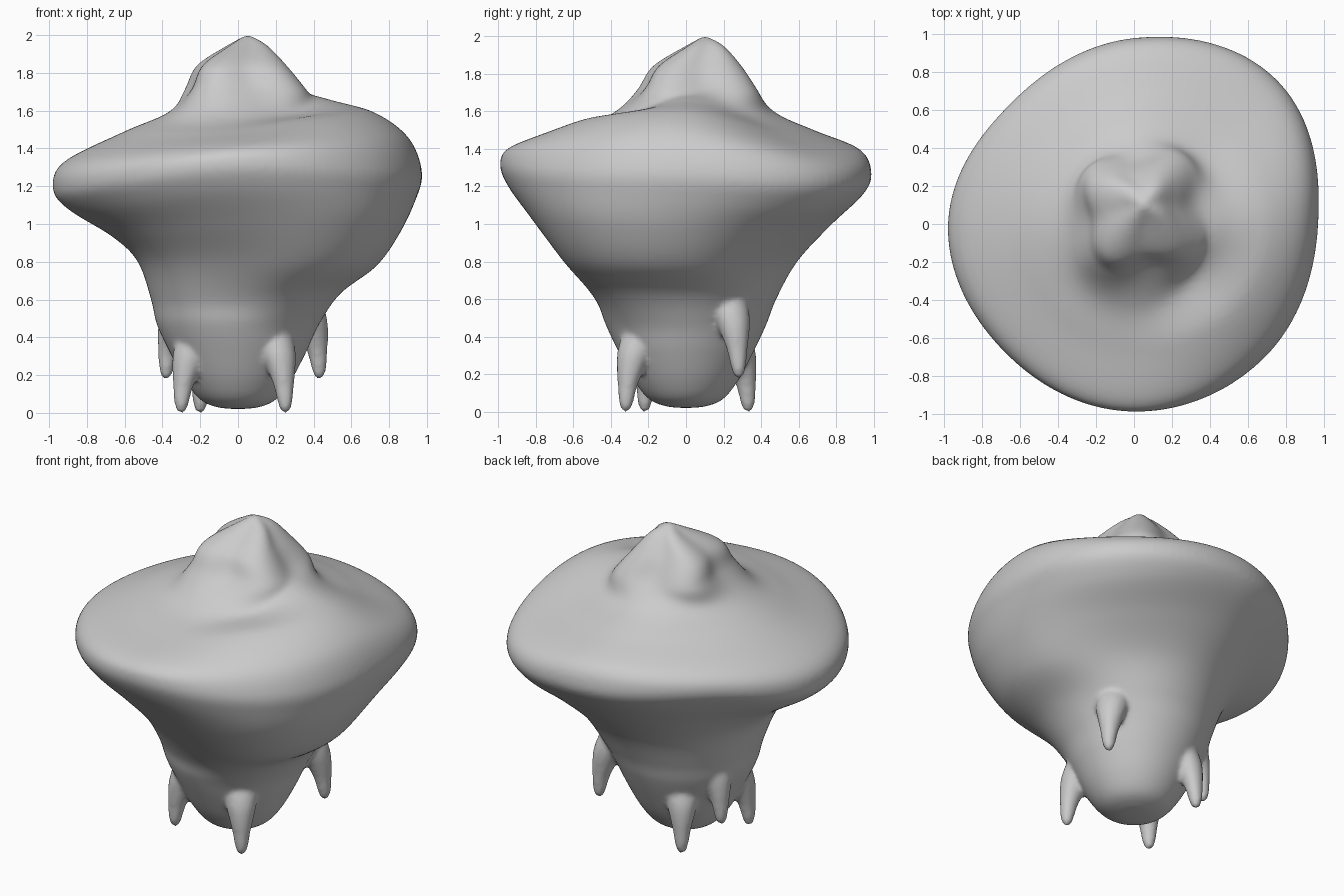
import bpy, math
from mathutils import Vector

if "Cube" in bpy.data.objects:
    bpy.data.objects.remove(bpy.data.objects["Cube"])

SEG, SUB = 128, 6


def spline(p0, p1, p2, p3, t):
    return 0.5 * (2 * p1 + (p2 - p0) * t + (2 * p0 - 5 * p1 + 4 * p2 - p3) * t * t
                  + (3 * p1 - p0 - 3 * p2 + p3) * t ** 3)


def smooth_path(pts, sub):
    n, out = len(pts), []
    for i in range(n - 1):
        q = [pts[max(0, min(n - 1, i + k))] for k in (-1, 0, 1, 2)]
        out += [spline(*q, s / sub) for s in range(sub)]
    return out + [pts[-1]]


def smooth_loop(pts, count):
    n, out = len(pts), []
    for i in range(count):
        f = i * n / count
        k = int(f)
        out.append(spline(*[pts[(k + d) % n] for d in (-1, 0, 1, 2)], f - k))
    return out


def loft(rings, name):
    """Skin closed rings from bottom to top, capping both ends."""
    n = len(rings[0])
    verts = [v for r in rings for v in r]
    faces = [(j * n + i, j * n + (i + 1) % n, (j + 1) * n + (i + 1) % n, (j + 1) * n + i)
             for j in range(len(rings) - 1) for i in range(n)]
    faces += [tuple(reversed(range(n))), tuple(range(len(verts) - n, len(verts)))]
    me = bpy.data.meshes.new(name)
    me.from_pydata(verts, [], faces)
    ob = bpy.data.objects.new(name, me)
    bpy.context.collection.objects.link(ob)
    return ob


# Flared body: (radius, height) from waist over rim to neck, every 45 degrees
FLARE = [
    [(.54, .63), (.73, .78), (.86, .96), (.94, 1.13), (.97, 1.28), (.90, 1.46), (.72, 1.59), (.48, 1.66)],
    [(.50, .60), (.62, .78), (.81, .95), (.99, 1.09), (1.07, 1.22), (1.0, 1.35), (.72, 1.48), (.50, 1.58)],
    [(.48, .60), (.59, .80), (.77, 1.0), (.94, 1.17), (.98, 1.28), (.92, 1.40), (.68, 1.50), (.48, 1.59)],
    [(.47, .60), (.55, .80), (.68, .97), (.84, 1.15), (.91, 1.28), (.85, 1.39), (.60, 1.50), (.41, 1.59)],
    [(.46, .60), (.53, .80), (.66, .93), (.90, 1.08), (.98, 1.19), (.92, 1.33), (.60, 1.49), (.37, 1.59)],
    [(.47, .60), (.57, .80), (.72, .96), (.89, 1.11), (.96, 1.23), (.90, 1.35), (.62, 1.47), (.42, 1.56)],
    [(.48, .60), (.62, .80), (.79, 1.0), (.94, 1.19), (.99, 1.32), (.93, 1.41), (.66, 1.49), (.44, 1.56)],
    [(.56, .63), (.77, .79), (.91, 1.0), (.97, 1.17), (.98, 1.30), (.90, 1.45), (.68, 1.57), (.43, 1.58)],
]
BULB = [(.01, .02), (.11, .03), (.20, .07), (.28, .17), (.36, .32), (.43, .47)]
# Peak rings: centre x, centre y, radius, height, ridge strength
PEAK = [(.04, .06, .33, 1.71, .11), (.02, .06, .24, 1.84, .13),
        (.05, .10, .10, 1.95, .15), (.05, .10, .01, 2.0, 0)]

columns = []
for k in range(8):
    columns.append([Vector(p) for p in FLARE[k]])
levels = [smooth_loop([c[j] for c in columns], SEG) for j in range(8)]
paths = []
for i in range(SEG):
    a = math.tau * i / SEG
    ca, sa = math.cos(a), math.sin(a)
    pts = [Vector((r * ca, r * sa, z)) for r, z in BULB]
    pts += [Vector((lv[i].x * ca, lv[i].x * sa, lv[i].y)) for lv in levels]
    for cx, cy, r, z, w in PEAK:
        r *= 1 + w * math.cos(4 * (a - math.radians(53)))
        pts.append(Vector((cx + r * ca, cy + r * sa, z)))
    paths.append(smooth_path(pts, SUB))
parts = [loft(list(zip(*paths)), "flared_body")]

# Hanging prongs: tip position; each widens upward and leans into the body
PRONG = [(.008, 0), (.025, .012), (.04, .06), (.053, .14), (.072, .22), (.095, .32), (.10, .42), (.08, .52)]
for x, y, z in [(.43, .28, .18), (.25, -.32, 0), (-.30, -.22, 0), (-.20, .33, 0), (-.38, .18, .18)]:
    prof = smooth_path([Vector(p) for p in PRONG], 4)
    inward = Vector((-x, -y, 0)).normalized()
    rings = []
    for r, h in prof:
        c = Vector((x, y, z + h)) + inward * (0.62 * h * h)
        rings.append([c + Vector((r * math.cos(t * math.tau / 24), r * math.sin(t * math.tau / 24), 0))
                      for t in range(24)])
    parts.append(loft(rings, "prong"))

# Fuse everything into one soft skin
bpy.ops.object.select_all(action='DESELECT')
for ob in parts:
    ob.select_set(True)
body = parts[0]
bpy.context.view_layer.objects.active = body
bpy.ops.object.join()
body.name = "flared_body_with_prongs"
rm = body.modifiers.new("fuse", 'REMESH')
rm.mode = 'VOXEL'
rm.voxel_size = 0.014
rm.use_smooth_shade = True
sm = body.modifiers.new("soften", 'SMOOTH')
sm.factor = 0.5
sm.iterations = 8
bpy.ops.object.shade_smooth()
